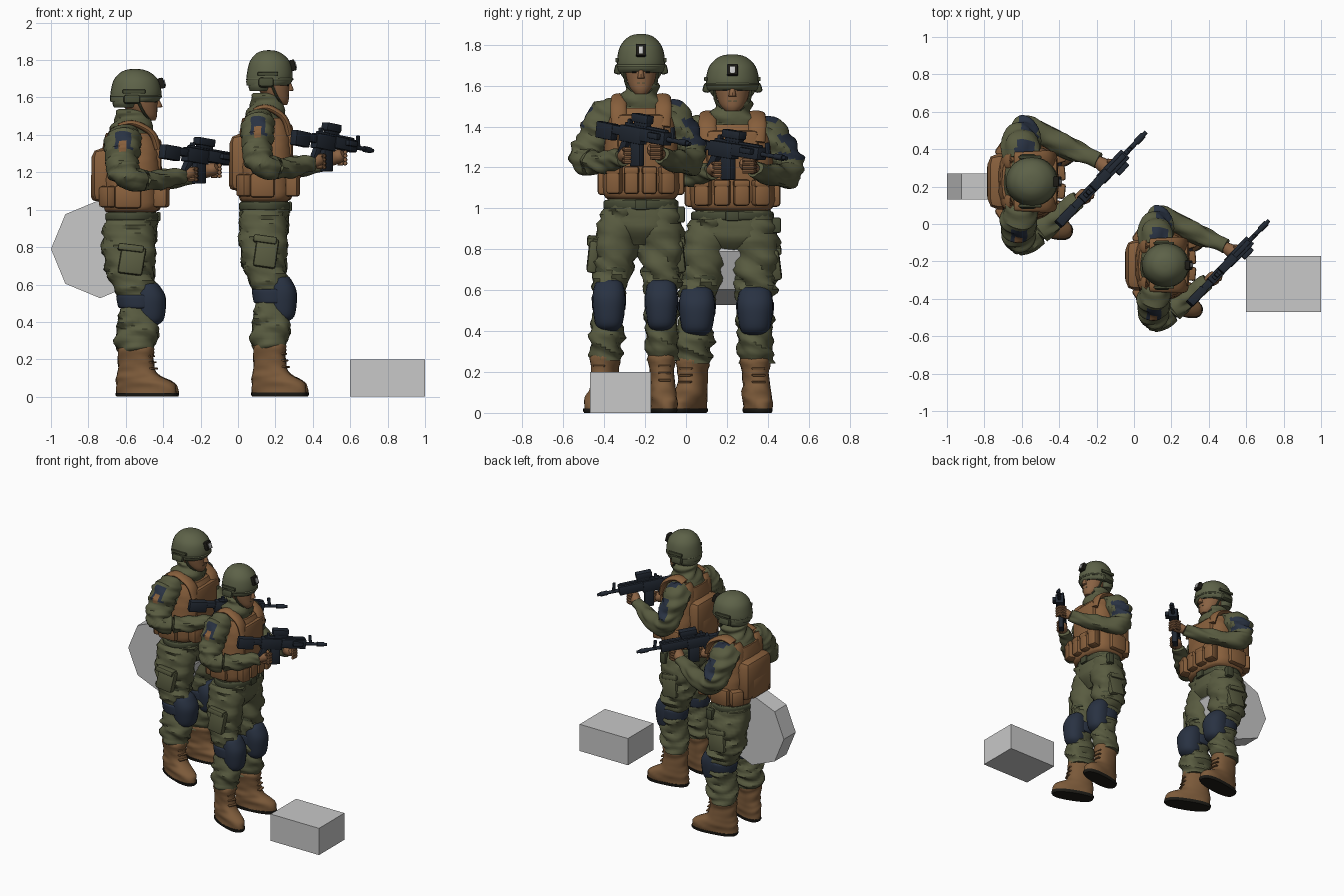
import bpy, bmesh, math
from mathutils import Vector, Matrix, noise

if "Cube" in bpy.data.objects:
    bpy.data.objects.remove(bpy.data.objects["Cube"])


def material(name, *rgb):
    m = bpy.data.materials.new(name)
    m.use_nodes = True
    m.diffuse_color = (*rgb, 1)
    m.node_tree.nodes["Principled BSDF"].inputs["Base Color"].default_value = (*rgb, 1)
    return m


OLIVE = material("olive_cloth", .1, .106, .052)
HELMET = material("helmet_green", .11, .122, .065)
WEBBING = material("dark_olive", .06, .068, .035)
TAN = material("vest_tan", .245, .115, .045)
BOOT = material("boot_leather", .2, .102, .042)
SKIN = material("skin", .25, .122, .056)
NAVY = material("navy_pad", .022, .032, .055)
GUN = material("gun_metal", .015, .021, .032)
BLACK = material("sole_black", .012, .011, .008)
GREY = material("grey_block", .58, .58, .58)

# The two figures share every mesh: (prefix, placement)
FIGURES = (
    ("tall", Matrix.Translation((.17, -.22, 0))),
    ("short", Matrix.Translation((-.545, .227, 0)) @ Matrix.Diagonal((1.105, 1.105, .946, 1))),
)


def finish(name, bm, mat, smooth=True, figures=FIGURES, paint=()):
    """Make the objects; paint lists (material, rule on a face centre)."""
    bmesh.ops.recalc_face_normals(bm, faces=bm.faces)
    for face in bm.faces:
        for i, (_, rule) in enumerate(paint, 1):
            if rule(face.calc_center_median()):
                face.material_index = i
    mesh = bpy.data.meshes.new(name)
    bm.to_mesh(mesh)
    bm.free()
    for m in (mat, *(m for m, _ in paint)):
        mesh.materials.append(m)
    if smooth:
        mesh.shade_smooth()
        mesh.set_sharp_from_angle(angle=math.radians(40))
    for prefix, place in figures:
        ob = bpy.data.objects.new(f"{prefix}_{name}" if prefix else name, mesh)
        ob.matrix_world = place
        bpy.context.collection.objects.link(ob)


def smooth_rows(rows, steps):
    """Catmull-Rom interpolation of rows of numbers."""
    out = []
    for i in range(len(rows) - 1):
        a, b = rows[max(i - 1, 0)], rows[i]
        c, d = rows[i + 1], rows[min(i + 2, len(rows) - 1)]
        for k in range(steps):
            t = k / steps
            out.append([q + .5 * t * (r - p + t * (2*p - 5*q + 4*r - s + t * (3*(q - r) + s - p)))
                        for p, q, r, s in zip(a, b, c, d)])
    return out + [list(rows[-1])]


def skin(name, mat, sections, n, power, fold, xf, paint):
    """Join (centre, u, v) cross-sections; fold adds cloth wrinkles."""
    bm = bmesh.new()
    loops = []
    for c, u, v in sections:
        loop = []
        for i in range(n):
            a = 2 * math.pi * i / n
            ca, sa = math.cos(a), math.sin(a)
            off = u * math.copysign(abs(ca) ** (2 / power), ca) + v * math.copysign(abs(sa) ** (2 / power), sa)
            p = c + off
            if fold:
                w = noise.noise(Vector((p.x * 9, p.y * 9, p.z * 26 + p.y * 12)))
                p = p + off.normalized() * w * fold
            loop.append(bm.verts.new(xf @ p))
        loops.append(loop)
    for a, b in zip(loops, loops[1:]):
        for i in range(n):
            bm.faces.new((a[i], a[(i + 1) % n], b[(i + 1) % n], b[i]))
    bm.faces.new(loops[0])
    bm.faces.new(loops[-1])
    finish(name, bm, mat, paint=paint)


def loft(name, mat, rows, n=24, power=2, fold=0, steps=4, xf=Matrix()):
    """Stack horizontal ovals given as (x, y, z, radius x, radius y)."""
    secs = [(Vector(r[:3]), Vector((r[3], 0, 0)), Vector((0, r[4], 0))) for r in smooth_rows(rows, steps)]
    skin(name, mat, secs, n, power, fold, xf, ())


def tube(name, mat, rows, n=16, fold=0, steps=5, flat=1, xf=Matrix(), paint=()):
    """Round limb through (x, y, z, radius)."""
    rows = smooth_rows(rows, steps)
    pts = [Vector(r[:3]) for r in rows]
    secs = []
    for i, p in enumerate(pts):
        t = (pts[min(i + 1, len(pts) - 1)] - pts[max(i - 1, 0)]).normalized()
        side = t.cross(Vector((1, 0, 0)) if abs(t.x) < .8 else Vector((0, 0, 1))).normalized()
        secs.append((p, side * rows[i][3], t.cross(side) * rows[i][3] * flat))
    skin(name, mat, secs, n, 2, fold, xf, paint)


def box(name, mat, at, size, bevel=.01, turn=(0, 0, 0), xf=Matrix(), figures=FIGURES):
    bm = bmesh.new()
    bmesh.ops.create_cube(bm, size=1)
    bmesh.ops.scale(bm, vec=size, verts=bm.verts)
    if bevel:
        bmesh.ops.bevel(bm, geom=bm.edges[:], offset=bevel, segments=2, profile=.5, affect='EDGES')
    rx, ry, rz = (math.radians(a) for a in turn)
    rot = Matrix.Rotation(rz, 4, 'Z') @ Matrix.Rotation(ry, 4, 'Y') @ Matrix.Rotation(rx, 4, 'X')
    bm.transform(xf @ Matrix.Translation(at) @ rot)
    finish(name, bm, mat, bevel > 0, figures)


# Head, neck scarf
loft("head", SKIN, [(.062, 0, 1.56, .03, .03), (.045, 0, 1.585, .056, .052), (.025, 0, 1.63, .078, .07),
                    (.015, 0, 1.68, .09, .078), (.01, 0, 1.74, .085, .075)])
loft("nose", SKIN, [(.1, 0, 1.635, .02, .018), (.105, 0, 1.643, .022, .017), (.1, 0, 1.685, .01, .009)], 10)
box("mouth", WEBBING, (.098, 0, 1.612), (.008, .04, .005), .001)
loft("neck_scarf", OLIVE, [(-.03, 0, 1.47, .11, .14), (-.02, 0, 1.53, .1, .105), (-.012, 0, 1.575, .088, .08),
                           (-.012, 0, 1.61, .088, .077), (-.01, 0, 1.625, .07, .065)], fold=.022)

# Helmet with rim, rails, ear flares and front mount
loft("helmet", HELMET, [(-.012, 0, 1.665, .112, .11), (-.004, 0, 1.685, .122, .116), (0, 0, 1.73, .122, .117),
                        (0, 0, 1.79, .108, .103), (-.003, 0, 1.83, .075, .072), (-.005, 0, 1.848, .04, .04),
                        (-.005, 0, 1.853, .004, .004)], 28)
loft("helmet_rim", HELMET, [(0, 0, 1.69, .122, .116), (0, 0, 1.697, .127, .12), (0, 0, 1.704, .122, .116)], 28)
loft("helmet_nape", HELMET, [(-.052, 0, 1.635, .055, .085), (-.05, 0, 1.66, .064, .1), (-.04, 0, 1.7, .07, .106)])
box("front_mount", BLACK, (.123, 0, 1.772), (.028, .05, .06), .006, (0, -15, 0))
box("mount_plate", GREY, (.139, 0, 1.774), (.006, .022, .036), .002, (0, -15, 0))

# Torso: shirt, vest, belt and hips
loft("shirt", OLIVE, [(-.03, 0, 1.02, .12, .165), (-.03, 0, 1.2, .125, .17), (-.035, 0, 1.4, .125, .18),
                      (-.035, 0, 1.47, .11, .165), (-.03, 0, 1.54, .08, .11)], fold=.01)
loft("vest", TAN, [(-.03, 0, 1.045, .125, .165), (-.022, 0, 1.075, .143, .187), (-.02, 0, 1.2, .147, .19),
                   (-.022, 0, 1.32, .147, .178), (-.024, 0, 1.42, .138, .163), (-.028, 0, 1.49, .118, .14)],
     28, 2.7, .008)
loft("pelvis", OLIVE, [(-.025, .005, .82, .07, .08), (-.028, .005, .9, .128, .165), (-.028, .005, .98, .13, .18),
                       (-.028, .005, 1.07, .12, .165)], 24, 2.3, .012)
loft("belt", WEBBING, [(-.028, 0, .995, .13, .176), (-.028, 0, 1.005, .137, .183), (-.028, 0, 1.03, .137, .183),
                       (-.028, 0, 1.04, .128, .176)], 28)
box("buckle", WEBBING, (.108, 0, 1.018), (.02, .06, .05), .005)

# Vest pouches and pack
for i, y in enumerate((-.13, -.045, .04, .125)):
    box(f"front_pouch_{i}", TAN, (.123, y, 1.135), (.07, .072, .13), .016, (0, 0, y * 120))
    box(f"pouch_flap_{i}", TAN, (.126, y, 1.185), (.07, .074, .04), .012, (0, 0, y * 120))
box("chest_plate", TAN, (.098, 0, 1.35), (.05, .23, .22), .02)
box("backpack", TAN, (-.155, 0, 1.25), (.12, .27, .31), .05)
box("pack_pocket", TAN, (-.192, 0, 1.19), (.05, .19, .17), .022)
box("pack_flap", TAN, (-.157, 0, 1.36), (.1, .22, .08), .038)
for side, s in (("right", -1), ("left", 1)):
    tube(f"{side}_vest_strap", TAN, [(.105, s * .105, 1.4, .04), (.075, s * .11, 1.49, .04), (-.02, s * .105, 1.545, .04),
                                     (-.11, s * .1, 1.5, .04), (-.135, s * .09, 1.4, .036)], flat=.45)
    box(f"{side}_vest_pouch", TAN, (-.04, s * .187, 1.13), (.13, .05, .13), .016)
    box(f"{side}_rear_pouch", TAN, (-.13, s * .15, 1.13), (.08, .08, .12), .016, (0, 0, s * -35))
    box(f"{side}_helmet_rail", WEBBING, (-.01, s * .118, 1.725), (.11, .014, .022), .004)
    box(f"{side}_ear_flare", WEBBING, (-.02, s * .112, 1.68), (.08, .036, .05), .012, (s * 14, 0, 0))
    box(f"{side}_eye", BLACK, (.096, s * .032, 1.667), (.008, .024, .009), .002, (0, 0, s * 22))
    tube(f"{side}_chin_strap", WEBBING, [(.01, s * .079, 1.67, .007), (.035, s * .072, 1.61, .007),
                                         (.065, s * .03, 1.565, .007)], 8)

# Arms with cloth patches, bare hands and fingers
ARMS = {
    "right": (-1, [(-.05, -.11, 1.465, .078), (-.06, -.165, 1.445, .088), (-.066, -.218, 1.37, .084),
                   (-.06, -.265, 1.285, .077), (-.03, -.282, 1.235, .068), (.06, -.22, 1.222, .06),
                   (.16, -.14, 1.235, .049), (.225, -.09, 1.25, .04)], (.262, -.065, 1.27),
              ((NAVY, lambda c: c.y < -.2 and 1.4 < c.z < 1.5 and -.1 < c.x < -.02),
               (TAN, lambda c: c.y < -.2 and 1.385 < c.z < 1.445 and -.085 < c.x < -.045))),
    "left": (1, [(-.05, .11, 1.465, .078), (-.055, .165, 1.445, .086), (-.05, .207, 1.37, .082),
                 (-.04, .24, 1.285, .074), (0, .246, 1.235, .064), (.12, .192, 1.222, .056),
                 (.25, .128, 1.24, .046), (.32, .095, 1.26, .04)], (.375, .06, 1.29),
             ((NAVY, lambda c: c.y > .2 and 1.31 < c.z < 1.44 and -.06 < c.x < .03),
              (NAVY, lambda c: .12 < c.y < .2 and c.z > 1.5 and -.08 < c.x < .01))),
}
for side, (s, path, hand, patches) in ARMS.items():
    tube(f"{side}_sleeve", OLIVE, path, 28, .022, 8, paint=patches)
    wrist, hand = Vector(path[-1][:3]), Vector(hand)
    mid = wrist.lerp(hand, .5)
    tube(f"{side}_hand", SKIN, [(*wrist, .03), (*mid, .036), (*hand, .036), (*(hand + (hand - wrist) * .3), .02)], 12)
    for k in range(4):
        base = hand + Vector((.008, .01, .018 - .02 * k))
        tube(f"{side}_finger_{k}", SKIN, [(*(base + Vector((-.02, s * .03, 0))), .011), (*(base + Vector((.018, s * .02, 0))), .012),
                                          (*(base + Vector((.02, -s * .025, 0))), .01)], 8, steps=3)

# Legs, knee pads, thigh pouches and boots; rows are (x, y, z, radius x, radius y)
LEG = [(-.03, .09, 1.0, .122, .095), (-.036, .108, .88, .13, .108), (-.036, .128, .74, .12, .103),
       (-.012, .142, .62, .1, .086), (.012, .148, .52, .084, .075), (.01, .152, .4, .096, .08),
       (.004, .155, .31, .1, .08), (0, .155, .255, .084, .07)]
for side, s, knee, yaw in (("right", -1, .157, -22), ("left", 1, .1, 8)):
    def leg_y(y, z):
        return s * (y + (knee - .148) * min(1, (1 - z) / .45) + (.016 if s < 0 else -.005) * max(0, (.5 - z) * 3))
    loft(f"{side}_trouser", OLIVE, [(x, leg_y(y, z), z, a, b) for x, y, z, a, b in LEG], 24, 2.2, .03, 6)
    ky = s * knee
    loft(f"{side}_knee_pad", NAVY, [(.06, ky, .4, .035, .04), (.065, ky, .43, .066, .065), (.064, ky, .5, .08, .077),
                                    (.064, ky, .57, .078, .08), (.05, ky, .63, .062, .068), (.045, ky, .65, .045, .046)], 20, 2.2)
    loft(f"{side}_knee_strap", NAVY, [(.01, ky, .5, .086, .074), (.009, ky, .51, .096, .081),
                                      (.004, ky, .565, .1, .084), (.002, ky, .575, .092, .078)], 20)
    py = leg_y(.23 if s < 0 else .212, .77)
    box(f"{side}_thigh_pouch", OLIVE, (-.02, py, .77), (.12, .05, .16), .014, (s * 6, 8, 0))
    box(f"{side}_pouch_lid", OLIVE, (-.025, py, .84), (.126, .058, .04), .01, (s * 6, 8, 0))
    loft(f"{side}_thigh_strap", WEBBING, [(-.03, leg_y(.132, z), z, .115, .098) for z in (.69, .71)], 20, steps=1)
    foot = Matrix.Translation((0, leg_y(.155, .26), 0)) @ Matrix.Rotation(math.radians(yaw), 4, 'Z')
    loft(f"{side}_sole", BLACK, [(.055, 0, 0, .15, .056), (.055, 0, .01, .156, .062), (.055, 0, .022, .156, .062)],
         24, 2.5, steps=1, xf=foot)
    loft(f"{side}_boot", BOOT, [(.054, 0, .018, .153, .06), (.053, 0, .06, .152, .062), (.038, 0, .09, .134, .062),
                                (.012, 0, .12, .106, .06), (.002, 0, .16, .09, .059), (-.002, 0, .22, .086, .062),
                                (0, 0, .27, .09, .067), (0, 0, .295, .075, .055)], 24, 2.3, .008, xf=foot)
    for k in range(4):
        box(f"{side}_lace_{k}", BOOT, (.1 - .008 * k - (0 if k else .015), 0, .125 + .035 * k), (.025, .06, .01), .004,
            (0, 5 if k else 25, 0), foot)
box("hip_tool", WEBBING, (.03, .195, .97), (.05, .04, .08), .01)

# Rifle, built along +x from its butt and then aimed across the chest
butt, tip = Vector((.128, -.205, 1.402)), Vector((.55, .238, 1.315))
aim = tip - butt
rifle = Matrix.Translation(butt) @ Matrix.Rotation(math.atan2(aim.y, aim.x), 4, 'Z') \
    @ Matrix.Rotation(-math.asin(aim.z / aim.length), 4, 'Y')
for name, at, size, turn in (
        ("stock", (.055, 0, -.015), (.11, .046, .08), 0), ("stock_tube", (.135, 0, 0), (.1, .04, .044), 0),
        ("receiver", (.235, 0, -.008), (.15, .048, .08), 0), ("magazine", (.272, 0, -.095), (.066, .034, .13), -8),
        ("grip", (.185, 0, -.07), (.036, .034, .09), 20), ("handguard", (.385, 0, .002), (.17, .058, .064), 0),
        ("top_rail", (.32, 0, .038), (.28, .026, .016), 0), ("sight_base", (.29, 0, .055), (.09, .034, .03), 0),
        ("sight_body", (.285, 0, .078), (.11, .048, .042), 0), ("side_lamp", (.41, -.04, .01), (.07, .026, .03), 0),
        ("front_sight", (.5, 0, .03), (.02, .016, .07), -12), ("rear_sight", (.205, 0, .05), (.02, .024, .03), 0)):
    box("rifle_" + name, GUN, at, size, .005, (0, turn, 0), rifle)
tube("rifle_barrel", GUN, [(.44, 0, 0, .013), (.62, 0, 0, .01)], 12, steps=1, xf=rifle)
tube("rifle_muzzle", GUN, [(.55, 0, 0, .016), (.6, 0, 0, .016)], 12, steps=1, xf=rifle)

# Plain scenery blocks: box and eight-sided disc
ALONE = (("", Matrix()),)
box("ground_block", GREY, (.8, -.32, .1), (.4, .3, .2), 0, figures=ALONE)
bm = bmesh.new()
bmesh.ops.create_cone(bm, cap_ends=True, segments=8, radius1=.263, radius2=.263, depth=.14)
bm.transform(Matrix.Translation((-.737, .2, .79)) @ Matrix.Rotation(math.pi / 2, 4, 'X'))
finish("octagon_disc", bm, GREY, False, ALONE)
